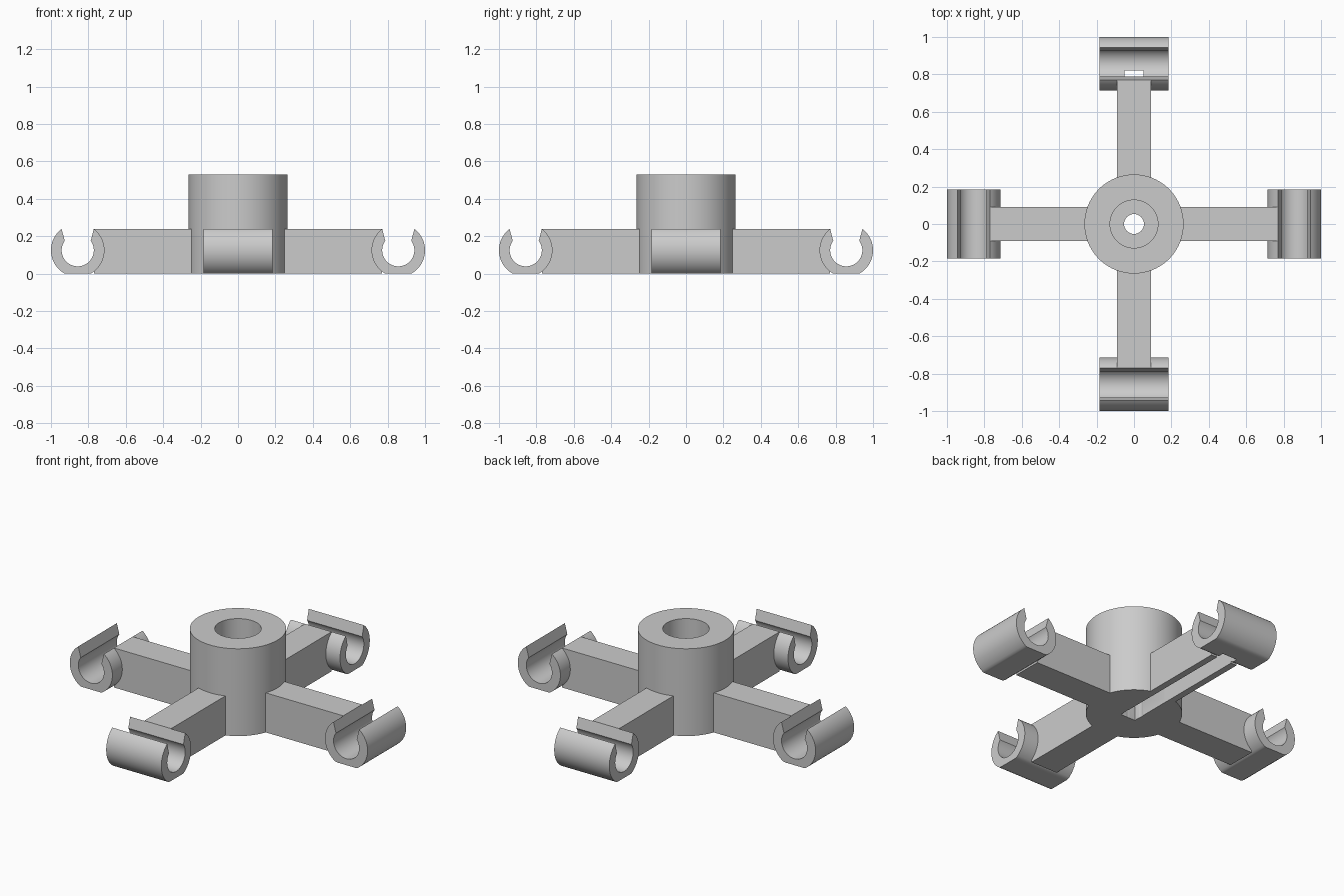
import bpy
import bmesh
from math import cos, sin, radians, tau
from mathutils import Matrix

if "Cube" in bpy.data.objects:
    bpy.data.objects.remove(bpy.data.objects["Cube"], do_unlink=True)

GREY = (0.6, 0.6, 0.6, 1)
grey = bpy.data.materials.new("plain grey")
grey.use_nodes = True
grey.diffuse_color = GREY
grey.node_tree.nodes["Principled BSDF"].inputs["Base Color"].default_value = GREY

ARM_TOP = 0.24
CLIP_R, CLIP_Z = 0.857, 0.125        # clip axis: distance from hub, height
OUTER, INNER = 0.143, 0.086          # clip radii
SLOT_END = 0.82


def make_object(name, bm):
    bmesh.ops.recalc_face_normals(bm, faces=bm.faces)
    mesh = bpy.data.meshes.new(name)
    bm.to_mesh(mesh)
    bm.free()
    obj = bpy.data.objects.new(name, mesh)
    obj.data.materials.append(grey)
    bpy.context.collection.objects.link(obj)
    return obj


def prism(name, profile, half_width, turn=0):
    """Extrude a (radius, height) outline sideways, then turn it about z."""
    bm = bmesh.new()
    face = bm.faces.new([bm.verts.new((r, -half_width, z)) for r, z in profile])
    ext = bmesh.ops.extrude_face_region(bm, geom=[face])
    moved = [v for v in ext["geom"] if isinstance(v, bmesh.types.BMVert)]
    bmesh.ops.translate(bm, verts=moved, vec=(0, 2 * half_width, 0))
    bmesh.ops.rotate(bm, verts=bm.verts, cent=(0, 0, 0),
                     matrix=Matrix.Rotation(radians(turn), 3, "Z"))
    return make_object(name, bm)


def lathe(name, profile, sides=96):
    """Revolve a closed (radius, height) outline about z."""
    bm = bmesh.new()
    rings = [[bm.verts.new((r * cos(tau * i / sides), r * sin(tau * i / sides), z))
              for i in range(sides)] for r, z in profile]
    for k, ring in enumerate(rings):
        nxt = rings[(k + 1) % len(rings)]
        for i in range(sides):
            j = (i + 1) % sides
            bm.faces.new((ring[i], ring[j], nxt[j], nxt[i]))
    return make_object(name, bm)


def arc(radius, start, end, steps=56):
    """Arc around the clip axis, flattened where it meets the ground."""
    points = []
    for i in range(steps + 1):
        a = radians(start + (end - start) * i / steps)
        points.append((CLIP_R + radius * cos(a), max(0, CLIP_Z + radius * sin(a))))
    return points


# Hub with a wide bore above a narrow through hole
hub = lathe("hub", [(0.053, 0), (0.265, 0), (0.265, 0.53),
                    (0.128, 0.53), (0.128, ARM_TOP), (0.053, ARM_TOP)])
parts = [hub]

# Four arms, each ending in an open snap clip
arm_outline = [(0.2, 0), (0.77, 0), (0.77, ARM_TOP), (0.2, ARM_TOP)]
clip_outline = arc(OUTER, 127, 413) + arc(INNER, 396, 144)
for i, side in enumerate(("left", "back", "right", "front")):
    parts.append(prism(side + "_arm", arm_outline, 0.09, 90 * i))
    parts.append(prism(side + "_clip", clip_outline, 0.185, 90 * i))

# Channel along the underside of the back arm
slot = prism("slot_cutter", [(-0.052, -0.05), (SLOT_END, -0.05),
                             (SLOT_END, 0.1), (-0.052, 0.1)], 0.05, 90)
slot.hide_render = True
for obj in parts:
    if obj is hub or obj.name.startswith("back"):
        cut = obj.modifiers.new("slot", "BOOLEAN")
        cut.operation = "DIFFERENCE"
        cut.solver = "EXACT"
        cut.object = slot
        bpy.context.view_layer.objects.active = obj
        bpy.ops.object.modifier_apply(modifier=cut.name)
bpy.data.objects.remove(slot, do_unlink=True)

# Smooth the round walls and keep the edges crisp
bpy.ops.object.select_all(action="DESELECT")
for obj in parts:
    obj.select_set(True)
bpy.context.view_layer.objects.active = hub
bpy.ops.object.shade_smooth_by_angle(angle=radians(30))
